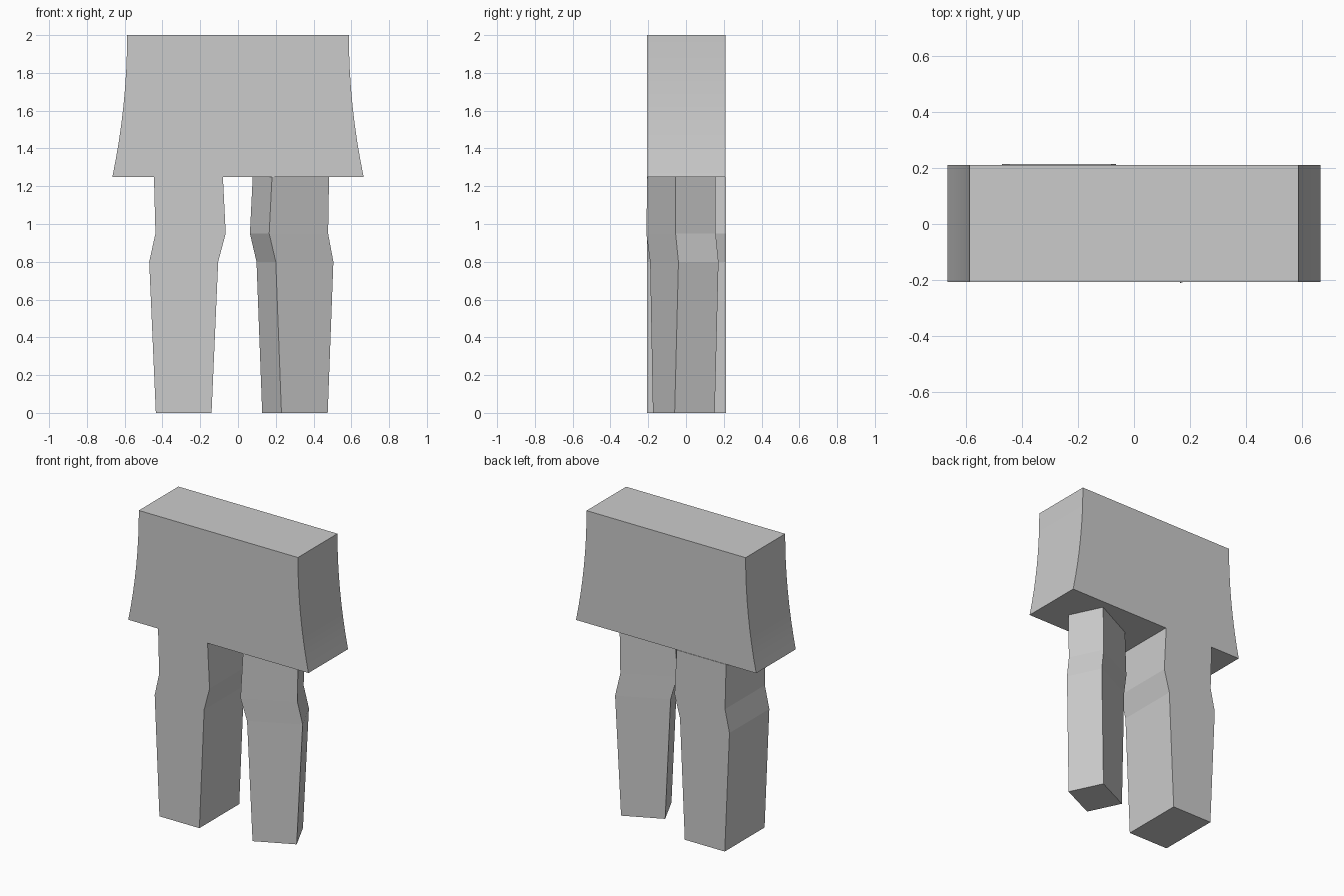
import bpy, bmesh
from mathutils import Vector

if "Cube" in bpy.data.objects:
    bpy.data.objects.remove(bpy.data.objects["Cube"])


def make_object(name, bm):
    bmesh.ops.recalc_face_normals(bm, faces=bm.faces)
    mesh = bpy.data.meshes.new(name)
    bm.to_mesh(mesh)
    bm.free()
    obj = bpy.data.objects.new(name, mesh)
    bpy.context.collection.objects.link(obj)
    return obj


def loft(name, rings):
    """Join equal-length vertex rings into a closed solid."""
    bm = bmesh.new()
    rows = [[bm.verts.new(p) for p in ring] for ring in rings]
    n = len(rows[0])
    for low, high in zip(rows, rows[1:]):
        for i in range(n):
            j = (i + 1) % n
            bm.faces.new((low[i], low[j], high[j], high[i]))
    bm.faces.new(rows[0][::-1])
    bm.faces.new(rows[-1])
    return make_object(name, bm)


# Flared upper block: one silhouette extruded front to back
SEGMENTS = 8
side = []
for i in range(SEGMENTS + 1):
    t = i / SEGMENTS
    side.append((0.587 + 0.078 * t * t, 2 - 0.75 * t))
outline = side + [(-x, z) for x, z in reversed(side)]
body = loft("upper_block", [[(x, y, z) for x, z in outline] for y in (-0.207, 0.21)])
bpy.context.view_layer.objects.active = body
body.select_set(True)
bpy.ops.object.shade_smooth_by_angle()

# Straight leg: z, left x, right x
straight = [(0, -0.435, -0.14), (0.8, -0.47, -0.105),
            (0.95, -0.437, -0.065), (1.25, -0.445, -0.08)]
y0, y1 = -0.207, 0.213
loft("straight_leg", [[(a, y0, z), (b, y0, z), (b, y1, z), (a, y1, z)]
                      for z, a, b in straight])

# Turned leg: z, front corner, right corner; the depth runs square to that face
turned = [(0, (0.23, -0.175), (0.475, -0.06)), (0.8, (0.20, -0.19), (0.505, -0.04)),
          (0.95, (0.165, -0.21), (0.477, -0.055)), (1.25, (0.18, -0.205), (0.482, -0.055))]
back = Vector((-0.102, 0.212, 0))
rings = []
for z, a, b in turned:
    a, b = Vector((*a, z)), Vector((*b, z))
    rings.append([a, b, b + back, a + back])
loft("turned_leg", rings)
